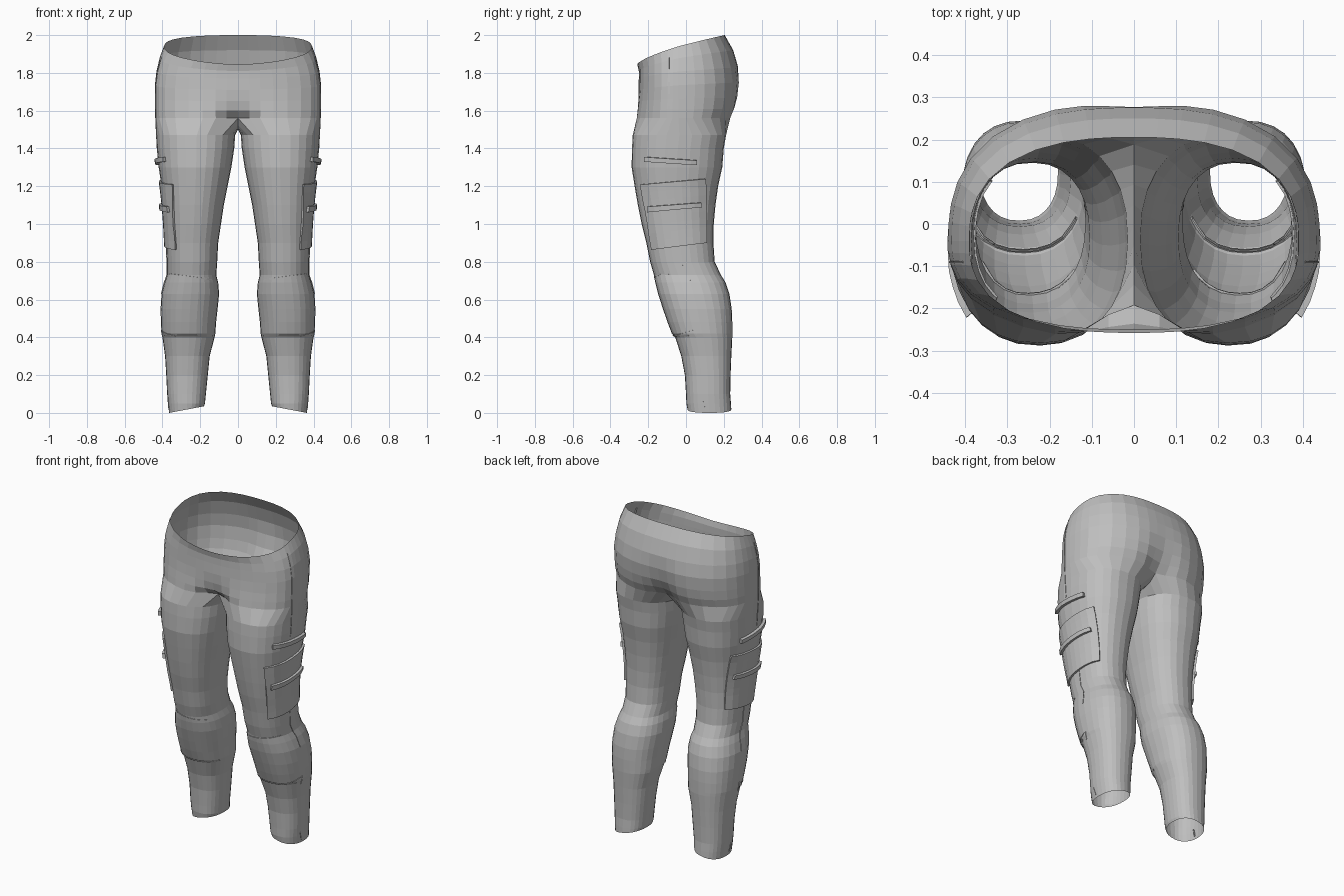
import bpy, bmesh
from math import sin, cos, pi, radians
from mathutils import Vector
from mathutils.bvhtree import BVHTree

cube = bpy.data.objects.get("Cube")
if cube:
    bpy.data.objects.remove(cube)

cloth = bpy.data.materials.new("grey cloth")
cloth.use_nodes = True
GREY = (0.52, 0.52, 0.52, 1)
cloth.diffuse_color = GREY
cloth.node_tree.nodes["Principled BSDF"].inputs["Base Color"].default_value = GREY
cloth.node_tree.nodes["Principled BSDF"].inputs["Roughness"].default_value = 0.8

OUTER, INNER = 20, 8   # segments around the outside and the inseam


def power(v, e):
    return abs(v) ** e * (1 if v >= 0 else -1)


def finish(name, bm):
    """Turn a bmesh into an object mirrored across x."""
    mesh = bpy.data.meshes.new(name)
    bm.to_mesh(mesh)
    mesh.materials.append(cloth)
    obj = bpy.data.objects.new(name, mesh)
    bpy.context.collection.objects.link(obj)
    mirror = obj.modifiers.new("mirror", 'MIRROR')
    mirror.use_clip = True
    mirror.merge_threshold = 0.0005
    return obj


def hip_ring(z_front, z_back, width, front, back, dip_front, dip_back):
    """Half loop from front centre, round the side, to back centre."""
    mid, pts = -0.04, []
    for k in range(OUTER + 1):
        u = k / OUTER
        t = pi * (u - 0.04 * sin(4 * pi * u))
        x = 0 if k in (0, OUTER) else width * sin(t) ** 0.8
        c = -power(cos(t), 0.8)
        f = min(x / 0.17, 1)
        dip = 1 - f * f * (3 - 2 * f)
        if c < 0:
            y = mid + c * (mid - front) + dip * dip_front
        else:
            y = mid + c * (back - mid) - dip * dip_back
        s = ((1 + c) / 2) ** 0.7
        pts.append((x, y, z_front + (z_back - z_front) * s))
    return pts


def leg_ring(z, inner, outer, front, back):
    """Closed loop that begins at the front inner corner."""
    pts = []
    tilt = 0.035 if z == 0 else 0
    for k in range(OUTER + INNER):
        if k <= OUTER:
            a = radians(-130 + 260 * k / OUTER)
        else:
            a = radians(130 + 100 * (k - OUTER) / INNER)
        cx, cy = power(cos(a), 0.87), power(sin(a), 0.87)
        pts.append(((inner + outer) / 2 + cx * (outer - inner) / 2,
                    (front + back) / 2 + cy * (back - front) / 2,
                    z + tilt * (1 - cx) / 2))
    return pts


# z front, z back, half width, front, back, front dip, back dip
HIPS = [
    (1.845, 2.0, .39, -.258, .205, 0, 0),
    (1.81, 1.92, .415, -.25, .25, 0, 0),
    (1.77, 1.83, .432, -.25, .276, 0, 0),
    (1.71, 1.75, .44, -.252, .287, 0, .01),
    (1.65, 1.67, .44, -.258, .28, .01, .02),
    (1.6, 1.61, .44, -.266, .268, .03, .04),
    (1.56, 1.56, .438, -.272, .248, .08, .06),
]
# z, inner x, outer x, front, back
LEGS = [
    (1.47, .015, .434, -.282, .212),
    (1.4, .02, .43, -.286, .2),
    (1.3, .035, .42, -.288, .192),
    (1.2, .055, .405, -.272, .17),
    (1.1, .075, .393, -.255, .156),
    (1.0, .09, .385, -.235, .147),
    (.9, .105, .38, -.21, .145),
    (.8, .11, .376, -.19, .152),
    (.73, .115, .376, -.17, .185),
    (.69, .105, .39, -.163, .21),
    (.63, .1, .405, -.148, .23),
    (.55, .108, .41, -.122, .242),
    (.48, .116, .408, -.098, .245),
    (.42, .12, .405, -.075, .245),
    (.4, .124, .4, -.057, .245),
    (.3, .15, .386, -.025, .24),
    (.2, .16, .38, -.006, .236),
    (.1, .17, .375, 0, .234),
    (.05, .175, .37, .002, .238),
    (0, .18, .365, .008, .24),
]

# Trousers body: hips, crotch and one leg
bm = bmesh.new()
rings = [[bm.verts.new(p) for p in hip_ring(*row)] for row in HIPS]
for a, b in zip(rings, rings[1:]):
    for k in range(OUTER):
        bm.faces.new((a[k], a[k + 1], b[k + 1], b[k]))

# Crotch seam closes the lowest hip loop
loop = list(rings[-1])
y_front, y_back = loop[0].co.y, loop[-1].co.y
for j in range(1, INNER):
    u = j / INNER
    loop.append(bm.verts.new((0, y_back + (y_front - y_back) * u,
                              1.56 - 0.06 * sin(pi * u) ** 0.5)))
for row in LEGS:
    nxt = [bm.verts.new(p) for p in leg_ring(*row)]
    n = len(loop)
    for k in range(n):
        m = (k + 1) % n
        bm.faces.new((loop[k], loop[m], nxt[m], nxt[k]))
    loop = nxt
bmesh.ops.recalc_face_normals(bm, faces=bm.faces)
surface = BVHTree.FromBMesh(bm)
finish("trousers_body", bm)


def project(p, q, side, lift):
    """Drop a point on the cloth: from the side (y, z) or the front or back (x, z)."""
    if side == "side":
        start, ray = Vector((1, p, q)), Vector((-1, 0, 0))
    else:
        d = 1 if side == "front" else -1
        start, ray = Vector((p, -d, q)), Vector((0, d, 0))
    hit, normal, _, _ = surface.ray_cast(start, ray)
    if hit is None:
        hit, normal, _, _ = surface.find_nearest(start + ray * 0.7)
    if normal.dot(ray) > 0:
        normal = -normal
    return hit + normal * lift


def panel(name, corners, nu, nv, thick, side="side"):
    """Raised patch with skirted edges; corners run round the outline."""
    a, b, c, d = [Vector(p) for p in corners]
    pb = bmesh.new()

    def grid_point(i, j, lift):
        p = a.lerp(b, i / nu).lerp(d.lerp(c, i / nu), j / nv)
        return pb.verts.new(project(p.x, p.y, side, lift))

    top = [[grid_point(i, j, thick) for j in range(nv + 1)] for i in range(nu + 1)]
    for i in range(nu):
        for j in range(nv):
            pb.faces.new((top[i][j], top[i + 1][j], top[i + 1][j + 1], top[i][j + 1]))
    rim = [(i, 0) for i in range(nu)] + [(nu, j) for j in range(nv)]
    rim += [(i, nv) for i in range(nu, 0, -1)] + [(0, j) for j in range(nv, 0, -1)]
    low = [grid_point(i, j, -0.004) for i, j in rim]
    for k in range(len(rim)):
        m = (k + 1) % len(rim)
        (i, j), (s, t) = rim[k], rim[m]
        pb.faces.new((top[i][j], low[k], low[m], top[s][t]))
    bmesh.ops.recalc_face_normals(pb, faces=pb.faces)
    finish(name, pb)


def seam(name, path, side="side", w=0.003):
    """Narrow raised strip along each step of a path."""
    for n, (p, q) in enumerate(zip(path, path[1:])):
        p, q = Vector(p), Vector(q)
        across = (q - p).normalized().orthogonal() * w
        panel(f"{name}_{n + 1}", (p - across, q - across, q + across, p + across),
              8, 1, 0.003, side)


# Cargo pockets with a flap, and a welt above
panel("cargo_pocket", ((-.235, 1.21), (.1, 1.24), (.105, .9), (-.175, .865)), 8, 8, .012)
panel("pocket_flap", ((-.19, 1.095), (.07, 1.115), (.075, 1.09), (-.19, 1.065)), 8, 1, .026)
panel("thigh_welt", ((-.21, 1.355), (.055, 1.338), (.055, 1.313), (-.21, 1.33)), 8, 1, .018)

# Stitched seams
seam("outer_seam", ((-.09, 1.88), (-.09, 1.37)), w=0.002)
seam("knee_side_seam", ((-.03, .88), (-.02, .78), (.02, .7), (.035, .63)))
seam("shin_side_seam", ((-.05, .41), (.055, .44), (.055, .39)))
seam("hem_slit", ((.085, .07), (.1, .02)))
seam("knee_top_seam", ((.14, .705), (.36, .735)), "front")
seam("knee_bottom_seam", ((.135, .41), (.39, .41)), "front")
